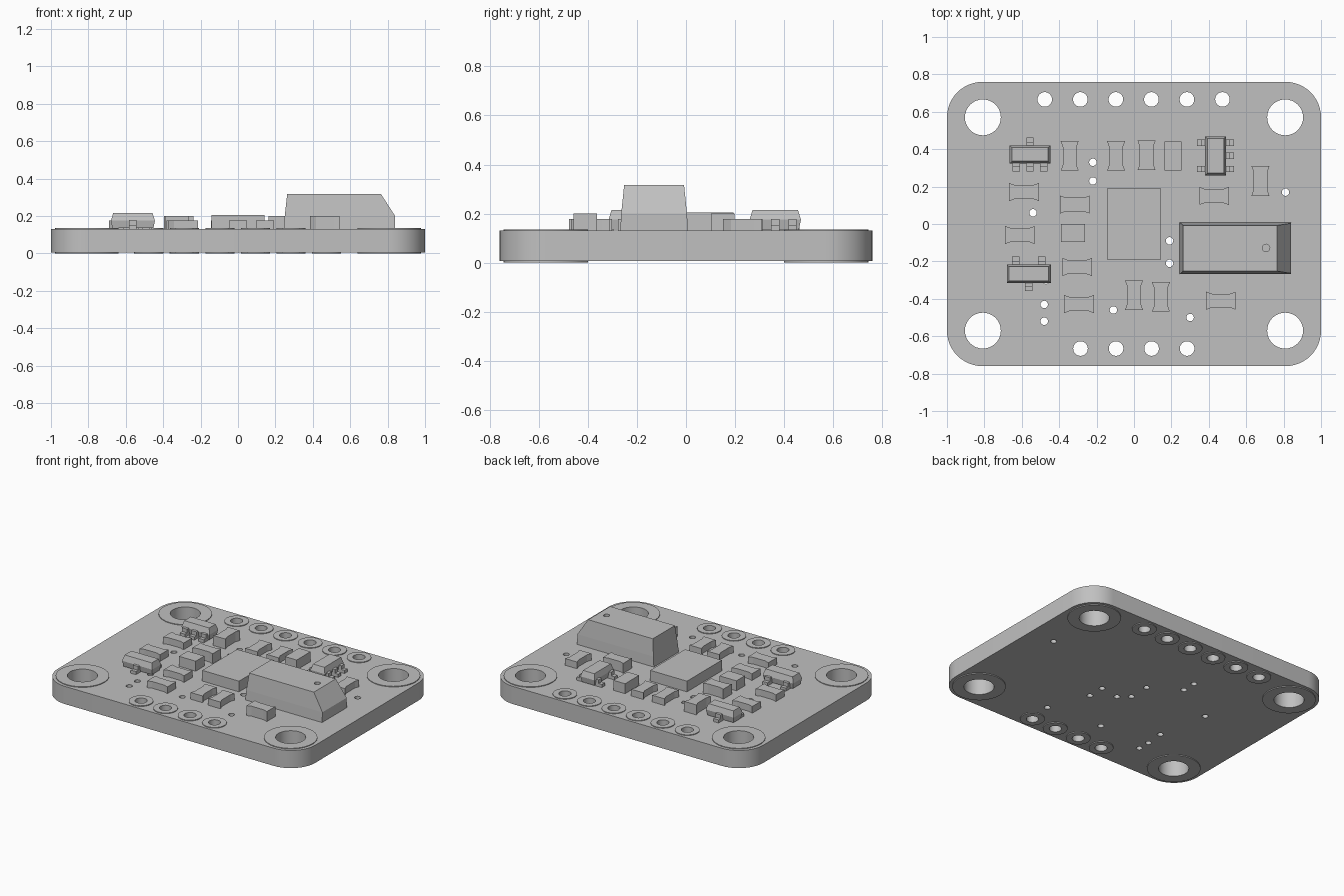
import bpy, bmesh
from math import sin, cos, pi, radians

cube = bpy.data.objects.get("Cube")
if cube:
    bpy.data.objects.remove(cube)

GREY = bpy.data.materials.new("plain_grey")
GREY.use_nodes = True
GREY.diffuse_color = (0.53, 0.53, 0.53, 1)
GREY.node_tree.nodes["Principled BSDF"].inputs["Base Color"].default_value = GREY.diffuse_color

BASE, TOP, PAD = 0.006, 0.13, 0.005


def add_object(name, mesh):
    mesh.materials.clear()
    mesh.materials.append(GREY)
    obj = bpy.data.objects.new(name, mesh)
    bpy.context.scene.collection.objects.link(obj)
    return obj


def smooth(obj):
    bpy.ops.object.select_all(action="DESELECT")
    obj.select_set(True)
    bpy.context.view_layer.objects.active = obj
    bpy.ops.object.shade_smooth_by_angle(angle=radians(35))


def circle(x, y, r, n=32):
    return [(x + r * cos(2 * pi * i / n), y + r * sin(2 * pi * i / n)) for i in range(n)]


def rect(x, y, w, d):
    return [(x + sx * w / 2, y + sy * d / 2) for sx, sy in ((-1, -1), (1, -1), (1, 1), (-1, 1))]


def rounded_rect(w, d, r, n=12):
    pts = []
    for k, (sx, sy) in enumerate(((1, 1), (-1, 1), (-1, -1), (1, -1))):
        for i in range(n + 1):
            a = pi / 2 * (k + i / n)
            pts.append((sx * (w / 2 - r) + r * cos(a), sy * (d / 2 - r) + r * sin(a)))
    return pts


def plate(name, outlines, z0, z1):
    """Flat plate with holes, filled from nested outlines."""
    curve = bpy.data.curves.new(name, "CURVE")
    curve.dimensions, curve.fill_mode = "2D", "BOTH"
    curve.extrude = (z1 - z0) / 2
    for pts in outlines:
        spline = curve.splines.new("POLY")
        spline.points.add(len(pts) - 1)
        for point, (x, y) in zip(spline.points, pts):
            point.co = (x, y, 0, 1)
        spline.use_cyclic_u = True
    temp = bpy.data.objects.new(name + "_outline", curve)
    bpy.context.scene.collection.objects.link(temp)
    graph = bpy.context.evaluated_depsgraph_get()
    mesh = bpy.data.meshes.new_from_object(temp.evaluated_get(graph))
    bpy.data.objects.remove(temp)
    bm = bmesh.new()
    bm.from_mesh(mesh)
    bmesh.ops.remove_doubles(bm, verts=bm.verts, dist=0.0001)
    bmesh.ops.translate(bm, verts=bm.verts, vec=(0, 0, (z0 + z1) / 2))
    bmesh.ops.recalc_face_normals(bm, faces=bm.faces)
    bm.to_mesh(mesh)
    bm.free()
    obj = add_object(name, mesh)
    smooth(obj)
    return obj


def loft(name, *solids):
    """Each solid is a list of (outline, z) rings joined upwards."""
    bm = bmesh.new()
    for rings in solids:
        loops = [[bm.verts.new((x, y, z)) for x, y in pts] for pts, z in rings]
        bm.faces.new(loops[0][::-1])
        bm.faces.new(loops[-1])
        for low, high in zip(loops, loops[1:]):
            for i in range(len(low)):
                j = (i + 1) % len(low)
                bm.faces.new((low[i], low[j], high[j], high[i]))
    bmesh.ops.recalc_face_normals(bm, faces=bm.faces)
    mesh = bpy.data.meshes.new(name)
    bm.to_mesh(mesh)
    bm.free()
    return add_object(name, mesh)


# Circuit board with mounting holes, pin holes and small vias
mounts = [(sx * 0.808, sy * 0.57) for sx in (-1, 1) for sy in (-1, 1)]
pins = [(-0.477 + 0.19 * i, 0.666) for i in range(6)]
pins += [(-0.286 + 0.19 * i, -0.666) for i in range(4)]
vias = [(-0.22, 0.33), (-0.22, 0.23), (-0.54, 0.06), (0.81, 0.17), (0.19, -0.09),
        (0.19, -0.21), (-0.48, -0.43), (-0.48, -0.52), (-0.11, -0.46), (0.3, -0.5),
        (0.05, -0.11), (-0.02, -0.05), (-0.02, 0.1), (-0.47, -0.3)]
holes = [circle(x, y, 0.096) for x, y in mounts] + [circle(x, y, 0.039) for x, y in pins]
plate("board", [rounded_rect(2, 1.52, 0.19)] + holes + [circle(x, y, 0.02, 16) for x, y in vias],
      BASE, TOP)

# Raised ring pads on both faces
rings = [circle(x, y, 0.17) for x, y in mounts] + [circle(x, y, 0.078) for x, y in pins]
plate("upper_pads", rings + holes, TOP, TOP + PAD)
plate("lower_pads", rings + holes, 0, BASE)

# Main chip
loft("main_chip", [(rect(0, 0, 0.285, 0.386), TOP), (rect(0, 0, 0.285, 0.386), 0.205)])

# Sensor housing with sloped end and a small dimple
housing = loft("sensor_housing", [
    (rect(0.542, -0.13, 0.596, 0.276), TOP),
    (rect(0.545, -0.13, 0.59, 0.268), 0.2),
    (rect(0.514, -0.13, 0.502, 0.244), 0.317)])
cutter = loft("dimple_cutter", [(circle(0.706, -0.128, 0.02, 16), 0.3),
                                (circle(0.706, -0.128, 0.02, 16), 0.34)])
cutter.hide_render = True
mod = housing.modifiers.new("dimple", "BOOLEAN")
mod.operation, mod.object, mod.solver = "DIFFERENCE", cutter, "EXACT"
bpy.context.view_layer.objects.active = housing
bpy.ops.object.modifier_apply(modifier=mod.name)
bpy.data.objects.remove(cutter)


# Small passive parts with a narrowed waist
def passive(name, x, y, upright, top, length=0.158, width=0.096, waist=0.38):
    half = [(-0.5, -0.5), (-0.3, -waist), (0.3, -waist), (0.5, -0.5)]
    pts = [(u * length, v * width) for u, v in half + [(-u, -v) for u, v in half]]
    if upright:
        pts = [(-v, u) for u, v in pts]
    pts = [(x + u, y + v) for u, v in pts]
    loft(name, [(pts, TOP), (pts, top)])


LOW, HIGH = 0.177, 0.2
upright = [(-0.344, 0.364, HIGH), (-0.096, 0.364, LOW), (0.067, 0.367, LOW),
           (0.676, 0.23, LOW), (0, -0.38, LOW), (0.144, -0.39, LOW)]
level = [(-0.588, 0.171, LOW), (-0.316, 0.104, HIGH), (-0.61, -0.059, LOW),
         (-0.304, -0.23, LOW), (-0.294, -0.428, LOW), (0.428, 0.15, HIGH), (0.465, -0.41, HIGH)]
for parts, turned, label in ((upright, True, "upright"), (level, False, "level")):
    for i, (x, y, top) in enumerate(parts):
        passive(f"{label}_passive_{i + 1}", x, y, turned, top)
passive("plain_passive_back", 0.209, 0.364, True, HIGH, 0.155, 0.091, 0.5)
passive("plain_passive_left", -0.326, -0.048, False, HIGH, 0.13, 0.096, 0.5)


# Small leaded packages: bevelled body plus stepped legs
def package(name, x, y, w, d, legs):
    loft(name + "_body", [(rect(x, y, w - 0.016, d - 0.016), TOP + 0.005),
                          (rect(x, y, w, d), 0.175),
                          (rect(x, y, w - 0.024, d - 0.024), 0.215)])
    solids = []
    for offset, side, along_x in legs:
        for reach, top in ((0.018, 0.178), (0.042, 0.152)):
            if along_x:
                pts = rect(x + side * (w / 2 - 0.01 + reach / 2), y + offset, reach + 0.02, 0.034)
            else:
                pts = rect(x + offset, y + side * (d / 2 - 0.01 + reach / 2), 0.04, reach + 0.02)
            solids.append([(pts, TOP), (pts, top)])
    loft(name + "_legs", *solids)


package("back_left_package", -0.556, 0.372, 0.217, 0.096,
        [(0, 1, False)] + [(o, -1, False) for o in (-0.073, 0, 0.073)])
package("front_left_package", -0.562, -0.266, 0.235, 0.099,
        [(0, -1, False), (-0.07, 1, False), (0.07, 1, False)])
package("back_right_package", 0.436, 0.364, 0.112, 0.209,
        [(o, 1, True) for o in (-0.07, 0, 0.07)] + [(o, -1, True) for o in (-0.07, 0.07)])
